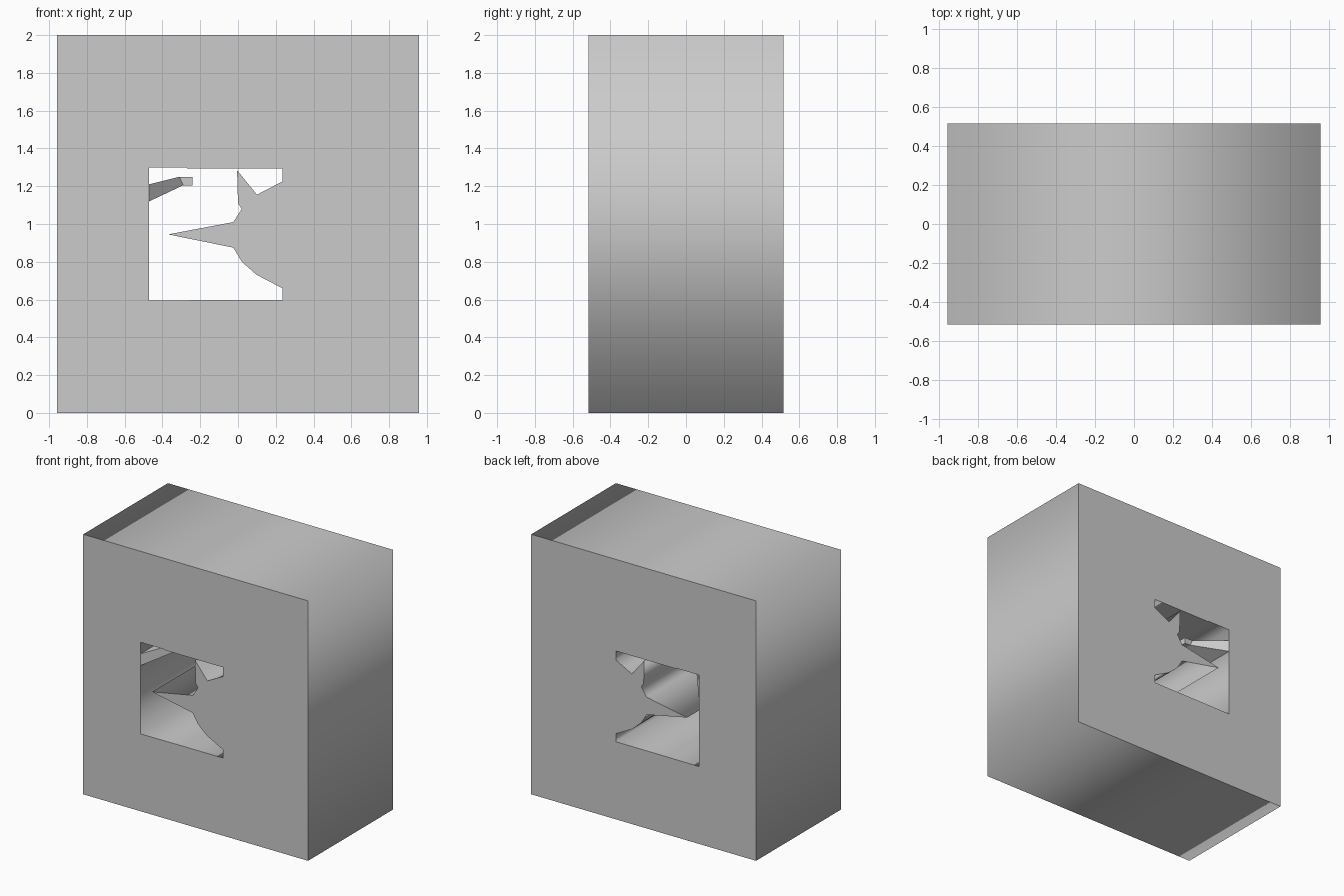
import bpy, bmesh, math

if "Cube" in bpy.data.objects:
    bpy.data.objects.remove(bpy.data.objects["Cube"])

HALF_DEPTH = 0.515

# Block outline and the window outline cut through it, as (x, z)
outer = [(-0.957, 0), (0.957, 0), (0.957, 2), (-0.957, 2)]
window = [(-0.47, 0.595), (-0.15, 0.597), (0.235, 0.597), (0.235, 0.66),
          (0.10, 0.73), (0.02, 0.80), (-0.025, 0.875), (-0.37, 0.945),
          (-0.025, 1.01), (0.02, 1.08), (0.0, 1.11), (-0.005, 1.285),
          (0.10, 1.155), (0.235, 1.225), (0.235, 1.295), (-0.27, 1.295),
          (-0.275, 1.30), (-0.47, 1.30)]

# Block: filled 2D curve with a hole, extruded through the depth
curve = bpy.data.curves.new("block", "CURVE")
curve.dimensions = "2D"
curve.fill_mode = "BOTH"
curve.extrude = HALF_DEPTH
for outline in (outer, window):
    spline = curve.splines.new("POLY")
    spline.points.add(len(outline) - 1)
    for point, (x, z) in zip(spline.points, outline):
        point.co = (x, z, 0, 1)
    spline.use_cyclic_u = True
block = bpy.data.objects.new("block", curve)
block.rotation_euler.x = math.pi / 2
bpy.context.collection.objects.link(block)
bpy.context.view_layer.objects.active = block
block.select_set(True)
bpy.ops.object.convert(target="MESH")
bpy.ops.object.transform_apply(rotation=True)

# Ledge on the left window wall: tapers inward, then ends in a short lip
sections = [((-0.47, 1.12), (-0.47, 1.21), HALF_DEPTH),
            ((-0.29, 1.205), (-0.31, 1.25), 0.29),
            ((-0.24, 1.203), (-0.24, 1.25), 0.29)]
bm = bmesh.new()
rings = [[bm.verts.new((p[0], y, p[1]))
          for p, y in ((low, -d), (low, d), (high, d), (high, -d))]
         for low, high, d in sections]
for a, b in zip(rings, rings[1:]):
    for i in range(4):
        j = (i + 1) % 4
        bm.faces.new((a[i], a[j], b[j], b[i]))
bm.faces.new(rings[-1])
bm.faces.new(rings[0])
bmesh.ops.recalc_face_normals(bm, faces=bm.faces)
mesh = bpy.data.meshes.new("wall_ledge")
bm.to_mesh(mesh)
bm.free()
bpy.context.collection.objects.link(bpy.data.objects.new("wall_ledge", mesh))
